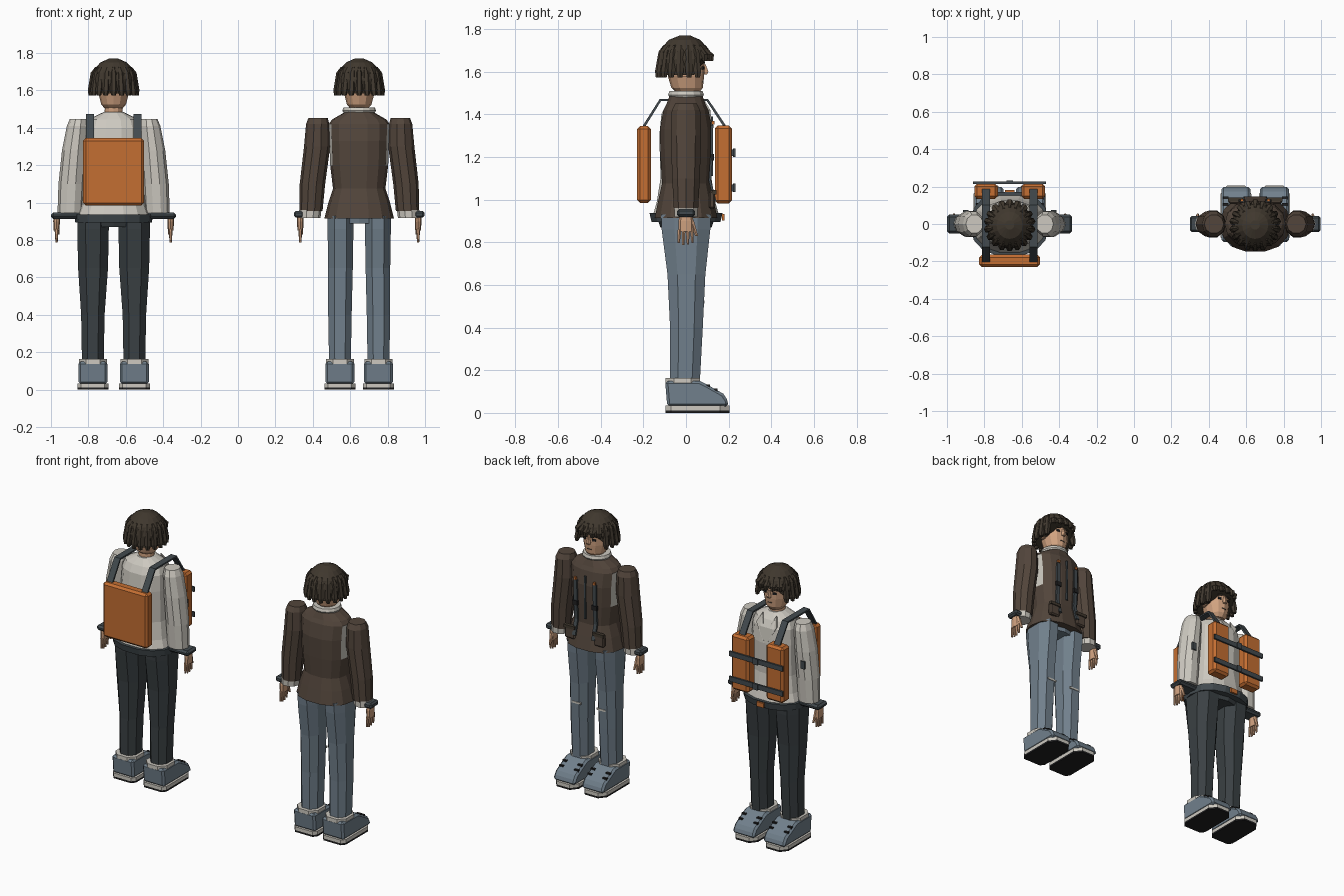
import bpy, bmesh, math
from mathutils import Vector

if "Cube" in bpy.data.objects:
    bpy.data.objects.remove(bpy.data.objects["Cube"])


def linear(value):
    value /= 255
    return value / 12.92 if value < 0.04 else ((value + 0.055) / 1.055) ** 2.4


def material(name, *rgb):
    mat = bpy.data.materials.new(name)
    mat.use_nodes = True
    color = [linear(c) for c in rgb] + [1]
    mat.diffuse_color = color
    mat.node_tree.nodes["Principled BSDF"].inputs["Base Color"].default_value = color
    return mat


HAIR = material("dark brown hair", 64, 56, 46)
JACKET = material("brown jacket cloth", 82, 69, 59)
DENIM = material("blue grey denim", 113, 128, 140)
CHARCOAL = material("charcoal cloth", 58, 64, 67)
STRAP = material("slate strap", 66, 74, 78)
SHIRT = material("off white cloth", 205, 201, 192)
SKIN = material("skin", 208, 162, 128)
ORANGE = material("orange canvas", 196, 110, 50)
BLACK = material("black rubber", 32, 32, 33)


def finish(name, bm, mats, x):
    """Turn a bmesh into an object placed at the figure's centre line."""
    bmesh.ops.recalc_face_normals(bm, faces=bm.faces)
    mesh = bpy.data.meshes.new(name)
    bm.to_mesh(mesh)
    bm.free()
    for mat in mats:
        mesh.materials.append(mat)
    obj = bpy.data.objects.new(name, mesh)
    obj.location.x = x
    bpy.context.collection.objects.link(obj)
    return obj


def bevel(obj, width):
    mod = obj.modifiers.new("bevel", "BEVEL")
    mod.width = width
    mod.segments = 1
    return obj


def loft(name, x, rings, mat, sides=12, power=1.0, half_step=False, shape=None, extra=()):
    """Skin a stack of rounded rings given as (z, rx, ry, cx, cy)."""
    bm = bmesh.new()
    loops = []
    for ring in rings:
        z, rx, ry, cx, cy = (tuple(ring) + (0, 0))[:5]
        loop = []
        for i in range(sides):
            a = math.tau * (i + half_step / 2) / sides
            c, s = math.cos(a), math.sin(a)
            px = cx + rx * math.copysign(abs(c) ** power, c)
            py = cy + ry * math.copysign(abs(s) ** power, s)
            loop.append(bm.verts.new((px, py, z)))
        loops.append(loop)
    for low, high in zip(loops, loops[1:]):
        for i in range(sides):
            j = (i + 1) % sides
            bm.faces.new((low[i], low[j], high[j], high[i]))
    bm.faces.new(loops[0])
    bm.faces.new(loops[-1])
    if shape:
        shape(bm)
    return finish(name, bm, [mat, *extra], x)


def box(name, x, center, size, mat, tilt=0):
    bm = bmesh.new()
    bmesh.ops.create_cube(bm, size=1)
    bmesh.ops.scale(bm, vec=size, verts=bm.verts)
    obj = finish(name, bm, [mat], x)
    obj.location += Vector(center)
    obj.rotation_euler.z = tilt
    return obj


def prism(name, x, outline, offset, mat, place):
    """Extrude an outline; place maps (u, v) to a 3D point."""
    bm = bmesh.new()
    face = bm.faces.new([bm.verts.new(place(u, v)) for u, v in outline])
    out = bmesh.ops.extrude_face_region(bm, geom=[face])
    verts = [v for v in out["geom"] if isinstance(v, bmesh.types.BMVert)]
    bmesh.ops.translate(bm, vec=offset, verts=verts)
    return finish(name, bm, [mat], x)


def ribbon(name, x, cx, width, path, mat):
    """Flat strap following a side path of (y, z) points."""
    bm = bmesh.new()
    rows = [[bm.verts.new((cx + s * width / 2, y, z)) for s in (-1, 1)] for y, z in path]
    for a, b in zip(rows, rows[1:]):
        bm.faces.new((a[0], a[1], b[1], b[0]))
    obj = finish(name, bm, [mat], x)
    mod = obj.modifiers.new("thickness", "SOLIDIFY")
    mod.thickness = 0.012
    mod.offset = 0


def lift_fringe(bm):
    for v in bm.verts:
        if v.co.z < 1.6 and v.co.y > 0.05:
            v.co.z = 1.665


def head(x):
    loft("neck", x, [(1.42, .05, .05), (1.54, .046, .048)], SKIN)
    loft("head", x, [(1.5, .045, .05, 0, .01), (1.525, .066, .074, 0, .005),
                     (1.58, .08, .085), (1.64, .084, .087), (1.7, .07, .075)], SKIN)
    loft("nose", x, [(1.588, .014, .012, 0, .088), (1.6, .014, .022, 0, .086),
                     (1.635, .007, .008, 0, .085)], SKIN, sides=6)
    for s in (-1, 1):
        box("eye", x, (s * .034, .0785, 1.618), (.022, .009, .013), BLACK, -s * .3)
        box("eyebrow", x, (s * .036, .0795, 1.642), (.034, .009, .008), HAIR, -s * .3)
        box("ear", x, (s * .083, -.005, 1.6), (.014, .03, .045), SKIN)
    box("mouth", x, (0, .079, 1.553), (.028, .008, .006), JACKET)
    # Bowl-cut hair with hanging locks
    loft("hair_cap", x, [(1.585, .118, .12, 0, -.01), (1.66, .124, .125, 0, -.007),
                         (1.71, .108, .11, 0, -.007), (1.75, .07, .073, 0, -.007),
                         (1.77, .025, .025, 0, -.005)], HAIR, 16, shape=lift_fringe)
    locks = 18
    for i in range(locks):
        a = math.tau * (i + .5) / locks
        c, s = math.cos(a), math.sin(a)
        bottom = 1.65 if s > .6 else 1.572
        loft("hair_lock", x, [(bottom, .012, .012, c * .124, s * .124 - .007),
                              (bottom + .03, .02, .02, c * .12, s * .121 - .007),
                              (1.695, .018, .018, c * .106, s * .106 - .007),
                              (1.725, .008, .008, c * .092, s * .092 - .007)], HAIR, 6)


def hand(x, side, cx):
    loft("hand", x, [(.85, .015, .036, side * cx), (.9, .018, .036, side * cx),
                     (.935, .016, .026, side * cx)], SKIN, 8)
    for i in range(4):
        y = -.03 + i * .019
        tip = .785 + abs(i - 1.4) * .008
        loft("finger", x, [(tip, .006, .006, side * cx, y * 1.15),
                           (.86, .011, .01, side * cx, y)], SKIN, 6)
    loft("thumb", x, [(.83, .007, .008, side * (cx - .008), .05),
                      (.9, .012, .013, side * (cx - .004), .026)], SKIN, 6)


def shoe(x, cx):
    half = .083
    sole = [(-half + .02, -.095), (half - .02, -.095), (half, -.07), (half, .16),
            (half - .035, .205), (-half + .035, .205), (-half, .16), (-half, -.07)]
    flat = lambda z: (lambda u, v: (cx + u, v, z))
    prism("outsole", x, sole, (0, 0, .012), BLACK, flat(0))
    prism("midsole", x, sole, (0, 0, .022), SHIRT, flat(.012))
    side = [(-.088, .03), (-.098, .15), (.065, .15), (.095, .135), (.175, .09), (.198, .055), (.198, .03)]
    upper = prism("shoe_upper", x, side, (.156, 0, 0), DENIM, lambda u, v: (cx - .078, u, v))
    bevel(upper, .022)
    loft("shoe_trim", x, [(.138, .08, .086, cx, -.016), (.163, .08, .086, cx, -.016)],
         SHIRT, 8, .8, True)
    for s in (-1, 1):
        for y, z in ((.105, .125), (.14, .105)):
            box("lace_hook", x, (cx + s * .055, y, z), (.03, .016, .018), BLACK)


def color_armholes(bm):
    bm.normal_update()
    for f in bm.faces:
        mid = f.calc_center_median()
        if abs(f.normal.x) > .85 and 1.2 < mid.z < 1.44:
            f.material_index = 1


def legs(x, hip, gap, foot, mat):
    for s in (-1, 1):
        loft("trouser_leg", x, [(.13, .062, .074, s * foot, -.005), (.4, .067, .082, s * foot, .002),
                                (.65, hip * .95, .095, s * gap, .002), (.86, hip, .122, s * gap),
                                (.93, hip, .125, s * gap)], mat, 8, .85, True)
        shoe(x, s * foot)


# ---- Figure in pale shirt, with packs front and back ----
A = -.665
head(A)
legs(A, .09, .11, .111, CHARCOAL)
loft("hips", A, [(.87, .15, .12), (.93, .18, .14)], CHARCOAL)
loft("shirt", A, [(.92, .2, .16), (.99, .175, .14), (1.1, .158, .122), (1.3, .155, .128),
                  (1.4, .15, .118), (1.445, .135, .095), (1.485, .052, .06)], SHIRT, 14, .85)
loft("belt", A, [(.895, .205, .165), (.938, .21, .175)], STRAP, 14, .85)
box("belt_buckle", A, (0, .175, .917), (.05, .012, .03), ORANGE)
for s in (-1, 1):
    loft("shirt_sleeve", A, [(.945, .068, .06, s * .232), (1.1, .07, .068, s * .225),
                             (1.28, .066, .074, s * .21), (1.41, .056, .07, s * .194),
                             (1.448, .046, .052, s * .188)], SHIRT, 10)
    bevel(box("wrist_cuff", A, (s * .252, 0, .93), (.165, .1, .034), STRAP), .012)
    box("sleeve_badge", A, (s * .235, .07, 1.2), (.03, .012, .05), STRAP)
    prism("shirt_lapel", A, [(.01, 1.3), (.075, 1.42), (.05, 1.475), (.03, 1.43)],
          (0, .008, 0), SHIRT, lambda u, v, s=s: (s * u, .118 - max(0, v - 1.4) * .6, v))
    hand(A, s, .305)
    # Harness and front pouches
    bevel(box("front_pouch", A, (s * .126, .175, 1.165), (.126, .08, .365), ORANGE), .014)
    ribbon("shoulder_strap", A, s * .127, .042,
           [(-.2, 1.34), (-.12, 1.468), (.1, 1.468), (.185, 1.34)], STRAP)
bevel(box("back_panel", A, (0, -.197, 1.165), (.325, .066, .36), ORANGE), .014)
for z in (1.055, 1.22):
    box("pouch_band", A, (0, .22, z), (.39, .012, .032), STRAP)
    box("band_clasp", A, (0, .227, z), (.035, .012, .04), STRAP)

# ---- Figure in brown jacket ----
B = .648
head(B)
legs(B, .074, .1, .103, DENIM)
loft("hips", B, [(.89, .12, .1), (.95, .14, .11)], DENIM)
loft("jacket", B, [(.915, .186, .15), (1.0, .165, .132), (1.075, .14, .115), (1.2, .155, .122),
                   (1.33, .16, .125), (1.42, .163, .108), (1.445, .145, .095), (1.485, .075, .08)],
     JACKET, 14, .85, shape=color_armholes, extra=[SHIRT])
loft("collar", B, [(1.478, .082, .078), (1.492, .09, .086), (1.51, .084, .08)], SHIRT, 14)
box("jacket_zip", B, (0, .122, 1.25), (.012, .01, .28), STRAP)
for s in (-1, 1):
    loft("jacket_sleeve", B, [(.955, .062, .06, s * .258), (1.1, .068, .068, s * .25),
                              (1.3, .07, .075, s * .225), (1.42, .062, .07, s * .222),
                              (1.452, .052, .052, s * .22)], JACKET, 10)
    loft("shirt_cuff", B, [(.918, .058, .056, s * .265), (.96, .06, .058, s * .262)], SHIRT, 10)
    bevel(box("wrist_band", B, (s * .322, 0, .938), (.055, .085, .036), STRAP), .01)
    hand(B, s, .315)
    ribbon("chest_strap", B, s * .07, .024, [(.137, .99), (.112, 1.09), (.12, 1.2), (.122, 1.35)], STRAP)
    box("strap_buckle", B, (s * .07, .124, 1.2), (.036, .014, .03), BLACK)
    box("strap_button", B, (s * .07, .126, 1.36), (.016, .014, .016), ORANGE)
    bevel(box("pocket", B, (s * .105, .122, 1.0), (.075, .03, .085), JACKET), .008)
    box("pocket_flap", B, (s * .105, .132, 1.035), (.08, .022, .02), HAIR)
    box("knee_stripe", B, (s * .09, .083, .52), (.065, .009, .012), SHIRT)
